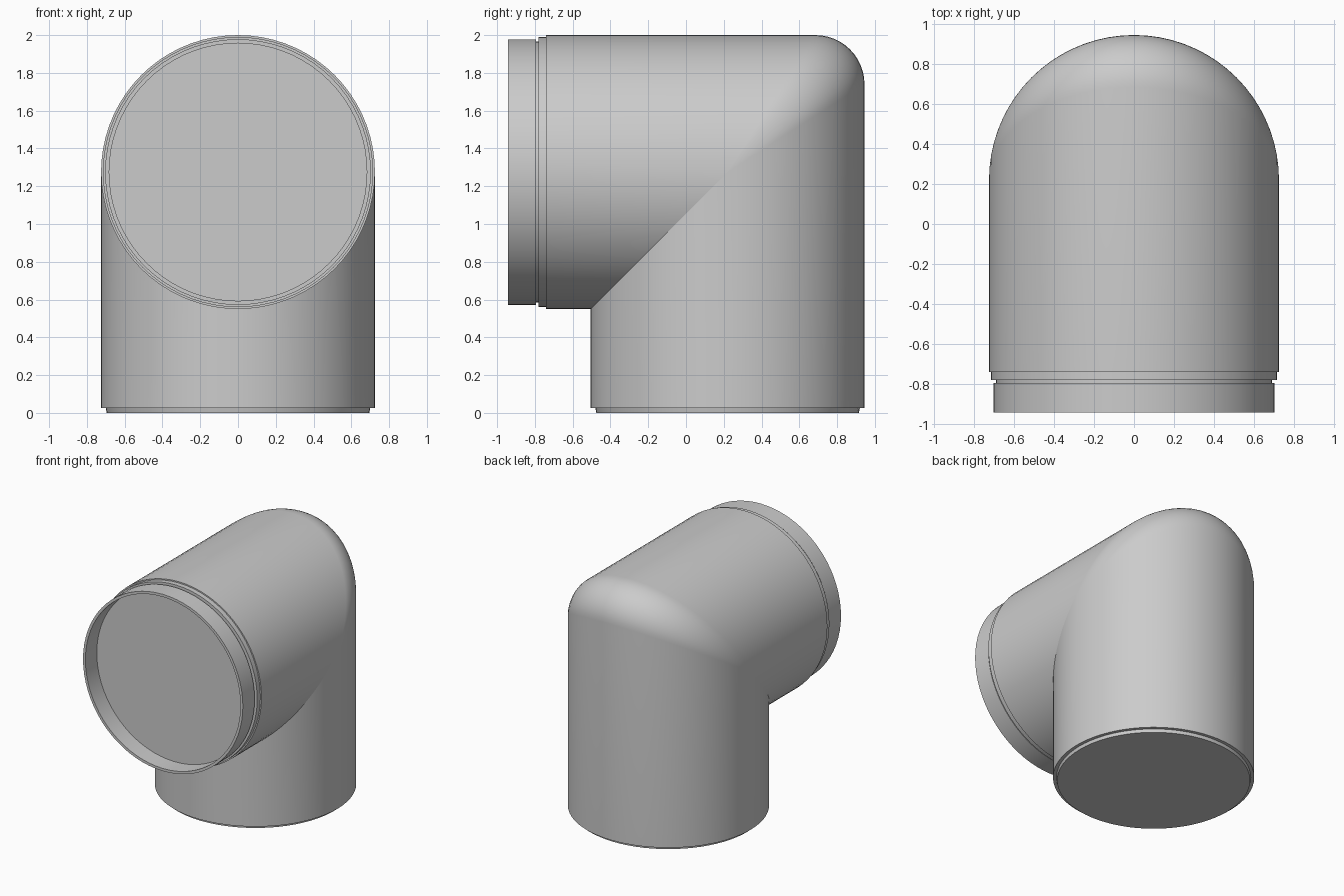
import bpy, bmesh
from math import sin, cos, pi, radians

cube = bpy.data.objects.get("Cube")
if cube:
    bpy.data.objects.remove(cube, do_unlink=True)

SIDES = 72
RADIUS = 0.725
AXIS_Y, AXIS_Z = 0.22, 1.275      # upright pipe axis, level pipe axis
FRONT_Y, BASE_Z = -0.74, 0.025    # ends of the main pipe
ANGLES = [2 * pi * i / SIDES for i in range(SIDES)]

grey = bpy.data.materials.new("plain grey")
grey.use_nodes = True
colour = (0.6, 0.6, 0.6, 1)
grey.diffuse_color = colour
grey.node_tree.nodes["Principled BSDF"].inputs["Base Color"].default_value = colour


def skin(name, rings, cap_start=False, cap_end=False):
    """Join successive rings of points into a smooth skinned tube."""
    bm = bmesh.new()
    rows = [[bm.verts.new(p) for p in ring] for ring in rings]
    for a, b in zip(rows, rows[1:]):
        for i in range(SIDES):
            j = (i + 1) % SIDES
            bm.faces.new((a[i], a[j], b[j], b[i]))
    if cap_start:
        bm.faces.new(rows[0])
    if cap_end:
        bm.faces.new(rows[-1])
    bmesh.ops.recalc_face_normals(bm, faces=bm.faces)
    mesh = bpy.data.meshes.new(name)
    bm.to_mesh(mesh)
    bm.free()
    mesh.materials.append(grey)
    obj = bpy.data.objects.new(name, mesh)
    bpy.context.collection.objects.link(obj)
    bpy.ops.object.select_all(action='DESELECT')
    obj.select_set(True)
    bpy.context.view_layer.objects.active = obj
    bpy.ops.object.shade_smooth_by_angle(angle=radians(35))
    return obj


def level_ring(r, y):
    return [(r * sin(t), y, AXIS_Z + r * cos(t)) for t in ANGLES]


def upright_ring(r, z):
    return [(r * sin(t), AXIS_Y + r * cos(t), z) for t in ANGLES]


def bend_ring(turn):
    """Ring through the mitred bend; the rounding fades out at the sides."""
    ring = []
    for t in ANGLES:
        u = RADIUS * cos(t)
        f = (0.26 if u > 0 else 0.24) * cos(t)
        ring.append((RADIUS * sin(t),
                     AXIS_Y + u - f + f * sin(turn),
                     AXIS_Z + u - f + f * cos(turn)))
    return ring


# Elbow pipe: level arm, rounded mitre, upright leg
STEPS = 12
rings = [level_ring(RADIUS, FRONT_Y)]
rings += [bend_ring(pi / 2 * k / STEPS) for k in range(STEPS + 1)]
rings += [upright_ring(RADIUS, BASE_Z), upright_ring(0.7, BASE_Z)]
skin("elbow_pipe", rings)

# Stepped front collar with a groove, open lip and recessed plate
collar = [(0.725, -0.74), (0.715, -0.74), (0.715, -0.78), (0.69, -0.78),
          (0.69, -0.795), (0.703, -0.795), (0.703, -0.943), (0.682, -0.943),
          (0.682, -0.8)]
skin("front_collar", [level_ring(r, y) for r, y in collar], cap_end=True)

# Thin plate closing the foot of the upright leg
skin("base_plate", [upright_ring(0.7, BASE_Z), upright_ring(0.695, 0.0)],
     cap_end=True)
